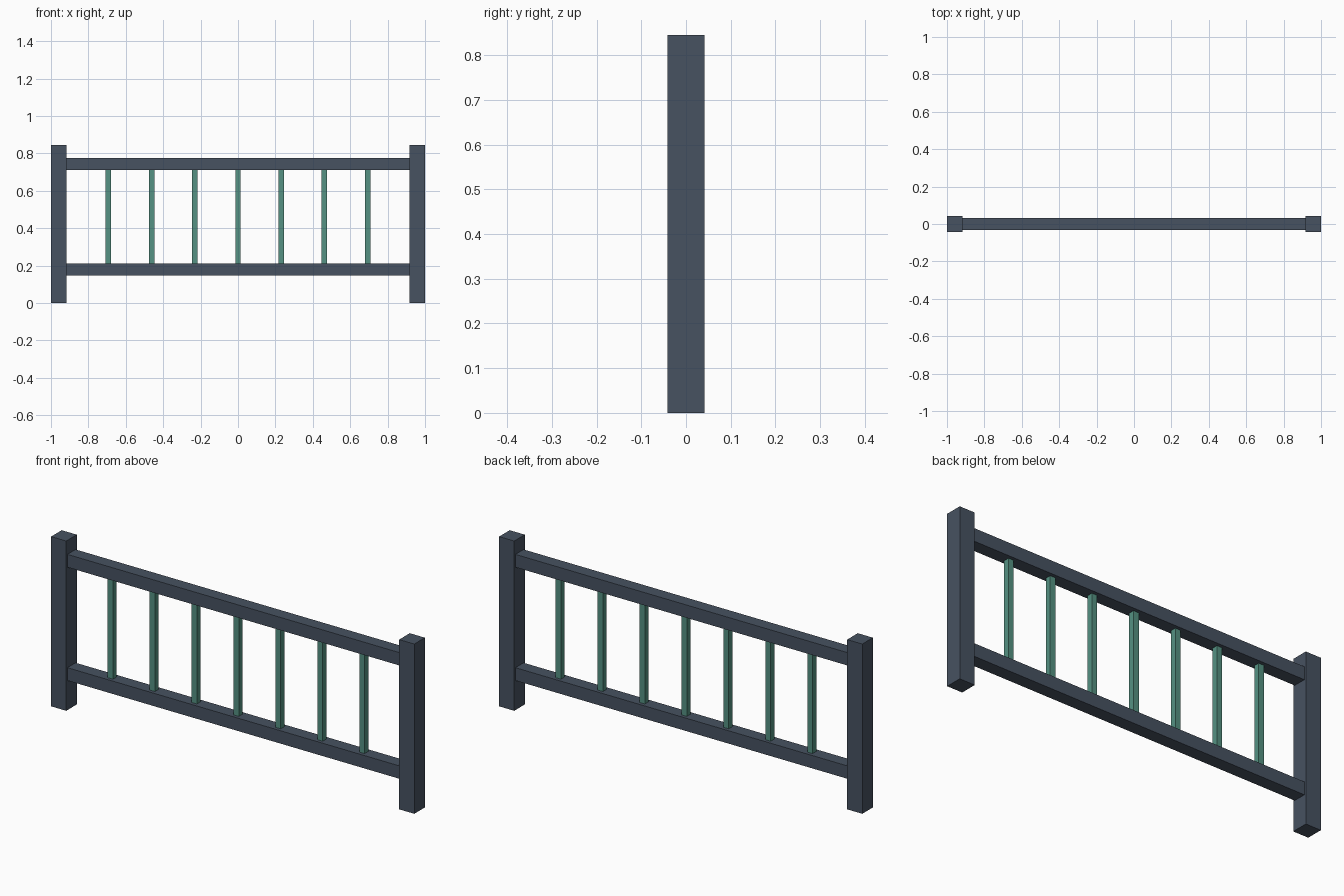
import bpy

cube = bpy.data.objects.get("Cube")
if cube:
    bpy.data.objects.remove(cube, do_unlink=True)


def make_material(name, color):
    mat = bpy.data.materials.new(name)
    mat.use_nodes = True
    mat.diffuse_color = color
    mat.node_tree.nodes["Principled BSDF"].inputs["Base Color"].default_value = color
    return mat


def box(name, size, center, mat):
    bpy.ops.mesh.primitive_cube_add(size=1, location=center)
    obj = bpy.context.object
    obj.name = name
    obj.scale = size
    bpy.ops.object.transform_apply(location=False, rotation=False, scale=True)
    obj.data.materials.append(mat)
    return obj


slate = make_material("dark slate", (0.063, 0.084, 0.119, 1))
green = make_material("sea green", (0.09, 0.285, 0.223, 1))

POST, HEIGHT = 0.083, 0.845
RAIL = 0.064
LOW, HIGH = 0.179, 0.743      # rail centre heights
BAR, SPACING = 0.029, 0.231

# End posts
for side, sign in (("left", 1), ("right", -1)):
    box(f"{side}_post", (POST, POST, HEIGHT),
        (sign * (1 - POST / 2), 0, HEIGHT / 2), slate)

# Horizontal rails between the posts
for name, z in (("bottom_rail", LOW), ("top_rail", HIGH)):
    box(name, (2 - 2 * POST, RAIL, RAIL), (0, 0, z), slate)

# Upright balusters between the rails
for i in range(7):
    box(f"baluster_{i + 1}", (BAR, BAR, HIGH - LOW - RAIL),
        ((i - 3) * SPACING, 0, (LOW + HIGH) / 2), green)
